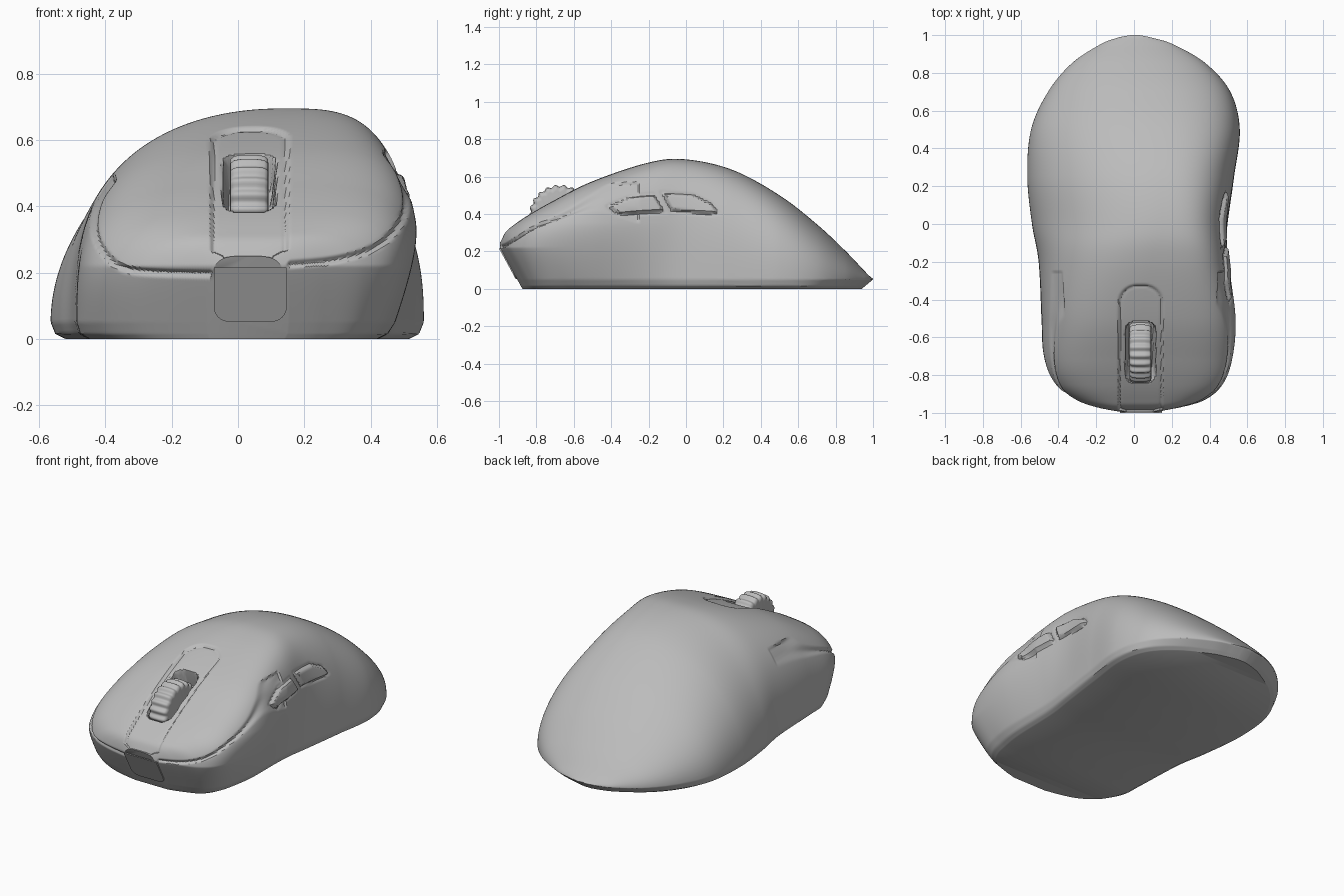
import bpy, bmesh
from math import sin, cos, pi, hypot, dist
from mathutils import Vector

if "Cube" in bpy.data.objects:
    bpy.data.objects.remove(bpy.data.objects["Cube"])

grey = bpy.data.materials.new("plain_grey")
grey.use_nodes = True
grey.diffuse_color = (0.5, 0.5, 0.5, 1)
grey.node_tree.nodes["Principled BSDF"].inputs["Base Color"].default_value = (0.5, 0.5, 0.5, 1)


def finish(bm, name, angle=0.6):
    bmesh.ops.recalc_face_normals(bm, faces=bm.faces)
    mesh = bpy.data.meshes.new(name)
    bm.to_mesh(mesh)
    bm.free()
    mesh.materials.append(grey)
    obj = bpy.data.objects.new(name, mesh)
    bpy.context.collection.objects.link(obj)
    bpy.ops.object.select_all(action="DESELECT")
    obj.select_set(True)
    bpy.context.view_layer.objects.active = obj
    bpy.ops.object.shade_smooth_by_angle(angle=angle)
    return obj


def loft(bm, rings):
    """Skin closed rings of equal length and cap both ends."""
    loops = [[bm.verts.new(p) for p in ring] for ring in rings]
    n = len(loops[0])
    for a, b in zip(loops, loops[1:]):
        for i in range(n):
            j = (i + 1) % n
            bm.faces.new((a[i], a[j], b[j], b[i]))
    bm.faces.new(loops[0])
    bm.faces.new(loops[-1])


def resample(pts, n):
    """Even spacing, measured on the first two coordinates."""
    run = [0]
    for a, b in zip(pts, pts[1:]):
        run.append(run[-1] + dist(a[:2], b[:2]))
    out, k = [], 0
    for i in range(n):
        s = run[-1] * i / (n - 1)
        while k < len(pts) - 2 and run[k + 1] < s:
            k += 1
        f = min(1, (s - run[k]) / max(run[k + 1] - run[k], 1e-9))
        out.append([u + (v - u) * f for u, v in zip(pts[k], pts[k + 1])])
    return out


def spline(rows, steps):
    """Catmull-Rom curve through rows of any width."""
    out = []
    for i in range(len(rows) - 1):
        quad = [rows[max(0, min(len(rows) - 1, i + k))] for k in (-1, 0, 1, 2)]
        for s in range(steps):
            t = s / steps
            out.append([b + 0.5 * t * (c - a + t * (2 * a - 5 * b + 4 * c - d + t * (3 * (b - c) + d - a)))
                        for a, b, c, d in zip(*quad)])
    return out + [list(rows[-1])]


def smooth(t):
    t = max(0, min(1, t))
    return t * t * (3 - 2 * t)


# Shell stations: y, left, right, crest x, height, left and right squareness, lean
stations = [
    (-.995, .09, .15, .03, .25, 4, 4, 0),
    (-.97, .22, .27, .03, .3, 3.5, 4, .02),
    (-.93, .33, .4, .04, .335, 3.3, 4, .05),
    (-.85, .43, .49, .05, .39, 3.2, 4.5, .08),
    (-.72, .48, .535, .06, .465, 3.2, 4.5, .1),
    (-.5, .49, .545, .08, .575, 3, 4.5, .09),
    (-.2, .505, .505, .12, .675, 2.5, 4, .04),
    (0, .54, .495, .14, .692, 2.1, 3.3, 0),
    (.25, .565, .53, .14, .635, 2, 2.8, 0),
    (.5, .545, .56, .12, .5, 2, 2.6, 0),
    (.7, .455, .51, .09, .345, 2, 2.4, 0),
    (.85, .33, .38, .05, .205, 2, 2.2, 0),
    (.95, .18, .21, .02, .1, 2, 2, 0),
    (.985, .09, .1, 0, .065, 2, 2, 0),
    (1, .02, .03, 0, .055, 2, 2, 0),
]
FOOT, LIP, SLANT = 0.05, 0.22, 0.12


def section(y, left, right, crest, height, nl, nr, lean):
    pts = [(-left * .92, 0), (-left * .975, .015)]
    for i in range(121):
        a = pi * i / 120
        side, n = (-left, nl) if a < pi / 2 else (right, nr)
        x = crest + (side - crest) * abs(cos(a)) ** (2 / n)
        pts.append((x, FOOT + (height - FOOT) * max(0, sin(a)) ** (2 / n)))
    pts += [(right * .975, .015), (right * .92, 0)]
    ring = []
    for x, z in resample(pts, 230):
        if x > crest:
            x -= lean * max(0, 1 - z / .35) ** 1.5 * (x - crest) / (right - crest)
        front = SLANT * smooth((-.45 - y) / .4) * max(0, 1 - z / LIP)
        back = .06 * smooth((y - .5) / .5) * max(0, 1 - z / FOOT)
        ring.append((x, y + front - back, z))
    return ring


# Surface details: distance helpers
def box(x, y, cx, cy, hx, hy, r):
    dx, dy = abs(x - cx) - hx + r, abs(y - cy) - hy + r
    return hypot(max(dx, 0), max(dy, 0)) + min(max(dx, dy), 0) - r


def convex(poly, u, v):
    return max(((u - a[0]) * (b[1] - a[1]) - (v - a[1]) * (b[0] - a[0])) / dist(a, b)
               for a, b in zip(poly, poly[1:] + poly[:1]))


def path_distance(path, p):
    best = 9
    for a, b in zip(path, path[1:]):
        a, b = Vector(a), Vector(b)
        t = max(0, min(1, (p - a).dot(b - a) / (b - a).length_squared))
        best = min(best, (p - a.lerp(b, t)).length)
    return best


thumb_buttons = [
    [(-.36, .395), (-.11, .41), (-.17, .505), (-.3, .495), (-.42, .445)],
    [(-.08, .415), (.13, .395), (.175, .405), (.14, .455), (.04, .505), (-.13, .515)],
]
seams = [spline(path, 4) for path in (
    [(-.38, .48), (-.42, .42), (-.435, .34), (-.41, .27), (-.35, .215), (-.25, .2), (-.08, .195)],
    [(.16, .225), (.3, .24), (.42, .28), (.49, .35), (.51, .42), (.49, .5), (.45, .56)],
)]


def relief(p, normal):
    """Height of the carved or raised detail at a point of the shell."""
    h = 0
    if p.y < -.25 and p.z > .1:
        near = min(path_distance(s, Vector((p.x, p.z))) for s in seams)
        h -= .012 * smooth(1 - near / .014)
    if normal.z > .3 and p.y < -.2:
        strip = box(p.x, p.y, .035, -.83, .11, .5, .09)
        h -= .01 * smooth(.5 - strip / .02)
        h -= .006 * smooth(1 - abs(strip) / .012)
        slot = box(p.x, p.y, .034, -.685, .074, .158, .05)
        h -= .1 * smooth(.5 - slot / .014)
    if p.x > .3 and .3 < p.z < .6 and abs(p.y) < .5:
        for poly in thumb_buttons:
            d = convex(poly, p.y, p.z)
            h += .016 * smooth(-d / .016) - .005 * smooth(1 - abs(d) / .01)
    return h


# Shell
bm = bmesh.new()
loft(bm, [section(*row) for row in resample(spline(stations, 24), 300)])
bmesh.ops.recalc_face_normals(bm, faces=bm.faces)
bm.normal_update()
moves = [(v, v.normal * relief(v.co, v.normal)) for v in bm.verts]
for v, move in moves:
    v.co += move
finish(bm, "shell")

# Scroll wheel with ribs
bm = bmesh.new()
rings = []
for x, r in ((-.058, .13), (-.056, .148), (-.045, .157), (-.02, .161), (.02, .161),
             (.045, .157), (.056, .148), (.058, .13)):
    ring = []
    for i in range(176):
        a = 2 * pi * i / 176
        rr = r + .006 * cos(22 * a)
        ring.append((.034 + x, -.675 + rr * cos(a), .39 + rr * sin(a)))
    rings.append(ring)
loft(bm, rings)
finish(bm, "scroll_wheel", 0.9)

# Flat front plate with rounded lower corners
bm = bmesh.new()
outline = [(-.073, .215), (.147, .215)]
for cx, start in ((.102, 0), (-.028, -pi / 2)):
    for i in range(9):
        a = start - pi / 16 * i
        outline.append((cx + .045 * cos(a), .097 + .045 * sin(a)))
loft(bm, [[(x, y + (LIP - z) * SLANT / LIP, z) for x, z in outline] for y in (-1.002, -.993)])
finish(bm, "front_plate")
